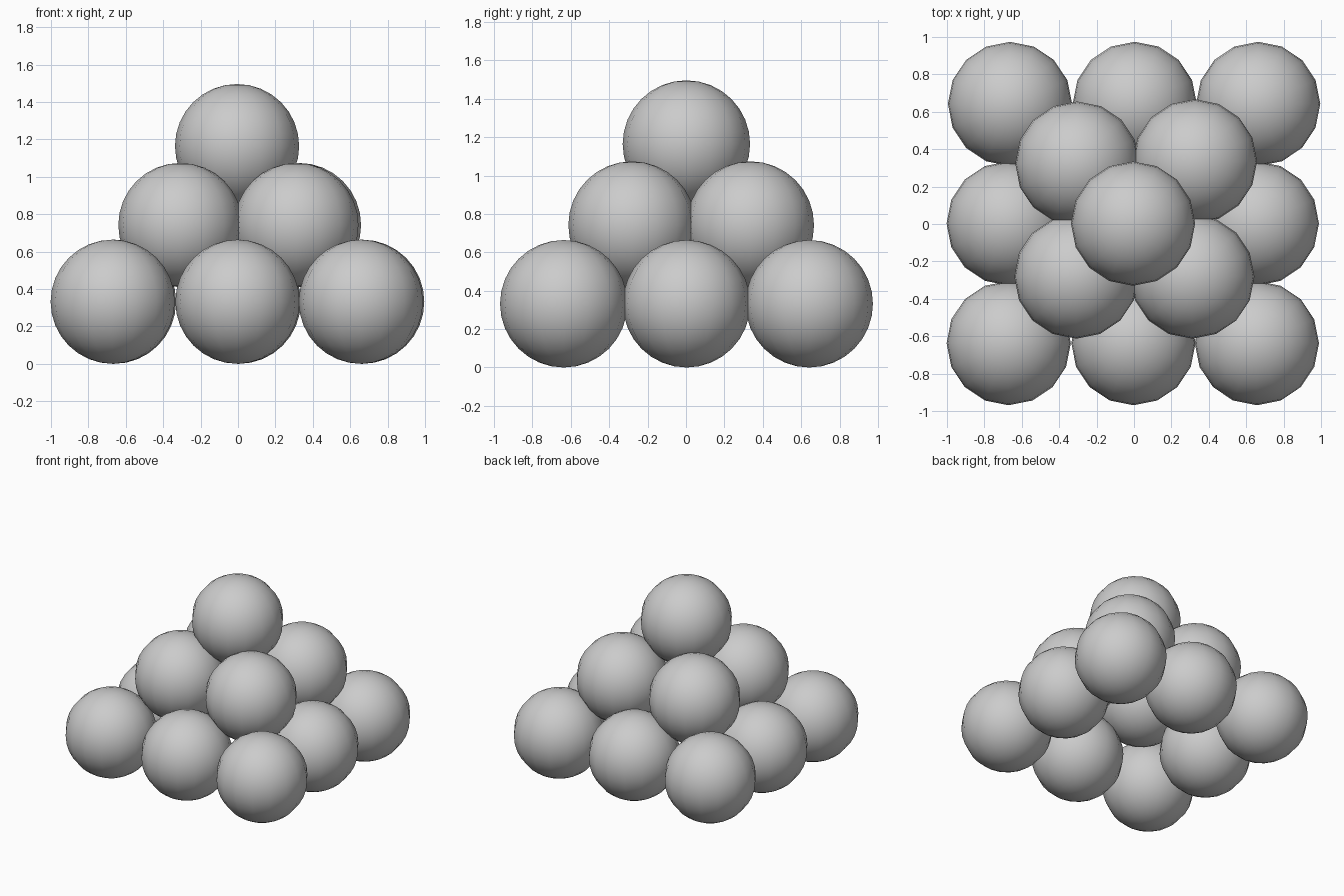
import bpy

if "Cube" in bpy.data.objects:
    bpy.data.objects.remove(bpy.data.objects["Cube"])

R = 0.332


def ball(name, x, y, z):
    bpy.ops.mesh.primitive_uv_sphere_add(segments=16, ring_count=16, radius=R, location=(x, y, z))
    ob = bpy.context.object
    ob.name = name
    bpy.ops.object.shade_smooth()


# Bottom layer: ring of eight balls, hollow in the centre
for row, y, shift in (("front", -0.637, -0.007), ("middle", 0.003, -0.007), ("back", 0.642, 0.0)):
    for col, x in (("left", -0.663), ("centre", 0.004), ("right", 0.664)):
        if (row, col) != ("middle", "centre"):
            ball(f"bottom_ball_{row}_{col}", x + shift, y, R)

# Second layer: four balls in the hollows, slightly uneven
for name, x, y in (("front_left", -0.308, -0.281), ("front_right", 0.312, -0.281),
                   ("back_left", -0.303, 0.323), ("back_right", 0.326, 0.335)):
    ball(f"second_layer_ball_{name}", x, y, 0.742)

# Top ball
ball("top_ball", -0.005, 0.002, 1.164)
